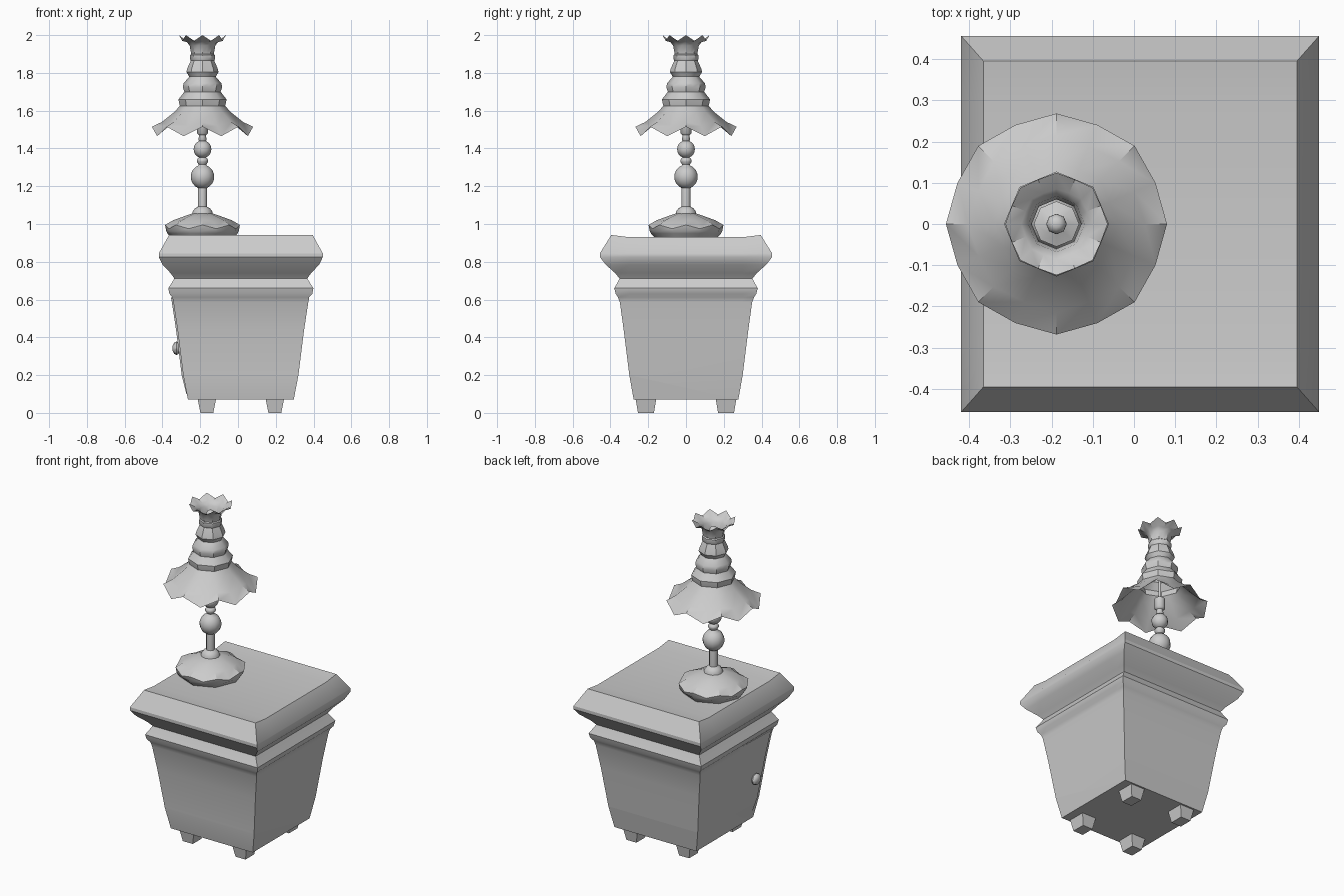
import bpy, bmesh, math
from mathutils import Vector

cube = bpy.data.objects.get("Cube")
if cube:
    bpy.data.objects.remove(cube, do_unlink=True)

mat = bpy.data.materials.new("plain grey")
mat.use_nodes = True
GREY = (0.6, 0.6, 0.6, 1)
mat.diffuse_color = GREY
mat.node_tree.nodes["Principled BSDF"].inputs["Base Color"].default_value = GREY

CX = 0.015      # cabinet centre
LX = -0.188     # lamp centre


def finish(name, bm, angle=40):
    bmesh.ops.recalc_face_normals(bm, faces=bm.faces)
    mesh = bpy.data.meshes.new(name)
    bm.to_mesh(mesh)
    bm.free()
    mesh.materials.append(mat)
    ob = bpy.data.objects.new(name, mesh)
    bpy.context.collection.objects.link(ob)
    bpy.ops.object.select_all(action='DESELECT')
    ob.select_set(True)
    bpy.context.view_layer.objects.active = ob
    bpy.ops.object.shade_smooth_by_angle(angle=math.radians(angle))
    return ob


def loft(bm, rings, caps=(True, True)):
    """Skin a list of closed rings of points."""
    loops = [[bm.verts.new(p) for p in ring] for ring in rings]
    n = len(loops[0])
    for a, b in zip(loops, loops[1:]):
        for i in range(n):
            j = (i + 1) % n
            bm.faces.new((a[i], a[j], b[j], b[i]))
    if caps[0]:
        bm.faces.new(loops[0])
    if caps[1]:
        bm.faces.new(loops[-1])


def rect(cx, cy, hx, hy, z):
    return [(cx + sx * hx, cy + sy * hy, z)
            for sx, sy in ((-1, -1), (1, -1), (1, 1), (-1, 1))]


def scallop(r, z, r_odd=0.924, drop=0.0):
    """Eight-lobed ring: every second point is pulled in and lowered."""
    ring = []
    for i in range(16):
        a = i * math.pi / 8
        rr, zz = (r * r_odd, z - drop) if i % 2 else (r, z)
        ring.append((LX + rr * math.cos(a), rr * math.sin(a), zz))
    return ring


def turned(name, profile, sides=12):
    bm = bmesh.new()
    loft(bm, [[(LX + r * math.cos(i * math.tau / sides), r * math.sin(i * math.tau / sides), z)
               for i in range(sides)] for r, z in profile])
    return finish(name, bm, 50)


# Cabinet body: half width, half depth, height
body = [(.28, .277, .07), (.305, .3, .2), (.335, .33, .44), (.357, .35, .585),
        (.362, .36, .612), (.378, .372, .63), (.384, .38, .66), (.365, .363, .69),
        (.352, .352, .712), (.372, .375, .74), (.415, .425, .785),
        (.434, .456, .825), (.434, .456, .845), (.38, .395, .942)]
bm = bmesh.new()
loft(bm, [rect(CX, 0, hx, hy, z) for hx, hy, z in body])
# Gently dished top
for y in (-.3, .3):
    bmesh.ops.bisect_plane(bm, geom=bm.verts[:] + bm.edges[:] + bm.faces[:],
                           plane_co=(0, y, 0), plane_no=(0, 1, 0))
for v in bm.verts:
    if v.co.z > .9 and abs(v.co.y) < .31:
        v.co.z = .93
finish("cabinet", bm, 32)

# Four tapered feet
for sx, side in ((-1, "right"), (1, "left")):
    for sy, end in ((-1, "front"), (1, "back")):
        bm = bmesh.new()
        x, y = CX + sx * .18, sy * .212
        loft(bm, [rect(x, y, .034, .042, 0), rect(x, y, .049, .055, .075)])
        finish(f"{end}_{side}_foot", bm)

# Door on the right side, standing very slightly ajar
bm = bmesh.new()
rings = []
for hx, hy, z in body[:5]:
    xs = CX - hx
    z = max(z, .1)
    rings.append([(xs - .008, -hy + .03, z), (xs + .01, hy - .03, z),
                  (xs + .02, hy - .03, z), (xs + .002, -hy + .03, z)])
loft(bm, rings)
finish("door", bm)

# Door knob, turned about the x axis
bm = bmesh.new()
loft(bm, [[(x, -.22 + r * math.cos(i * math.tau / 8), .342 + r * math.sin(i * math.tau / 8))
           for i in range(8)]
          for x, r in ((-.28, .016), (-.312, .016), (-.314, .03), (-.325, .036),
                       (-.338, .03), (-.346, .014))])
finish("door_knob", bm)

# Lamp foot with a wavy rim
bm = bmesh.new()
loft(bm, [scallop(.17, .932), scallop(.186, .95), scallop(.192, .962, .97),
          scallop(.198, .995, .97, .02), scallop(.155, 1.02, .95, .006),
          scallop(.1, 1.04), scallop(.055, 1.055)])
finish("lamp_foot", bm, 35)

# Turned lamp stem
ball = lambda r, h, z: [(r * math.cos(t), z + h * math.sin(t))
                        for t in (math.radians(d) for d in range(-68, 69, 17))]
turned("lamp_stem", [(.055, 1.045), (.052, 1.066), (.04, 1.083), (.024, 1.092), (.024, 1.185)]
       + ball(.062, .064, 1.25)
       + [(.02, 1.315), (.03, 1.33), (.03, 1.34), (.02, 1.352)]
       + ball(.047, .047, 1.396)
       + [(.022, 1.445), (.018, 1.47), (.03, 1.48), (.03, 1.54), (.008, 1.55), (.008, 1.88)])

# Finial holding the shade
turned("finial", [(.055, 1.87), (.055, 1.88), (.03, 1.89), (.012, 1.9)]
       + ball(.025, .025, 1.925), 8)

# Open tiered shade with fluted hem and lip
tiers = [(.15, 1.592), (.12, 1.625), (.125, 1.645), (.127, 1.66), (.096, 1.7),
         (.104, 1.725), (.1, 1.745), (.07, 1.78), (.085, 1.805), (.08, 1.825),
         (.062, 1.865), (.066, 1.872), (.066, 1.895), (.06, 1.9), (.068, 1.945)]
bm = bmesh.new()
loft(bm, [scallop(.268, 1.515, .97, .05), scallop(.215, 1.54, .95, .02)]
     + [scallop(r, z) for r, z in tiers]
     + [scallop(.085, 1.966, .95, .006), scallop(.124, 2.0, .94, .03)], (False, False))
finish("lamp_shade", bm, 40)
